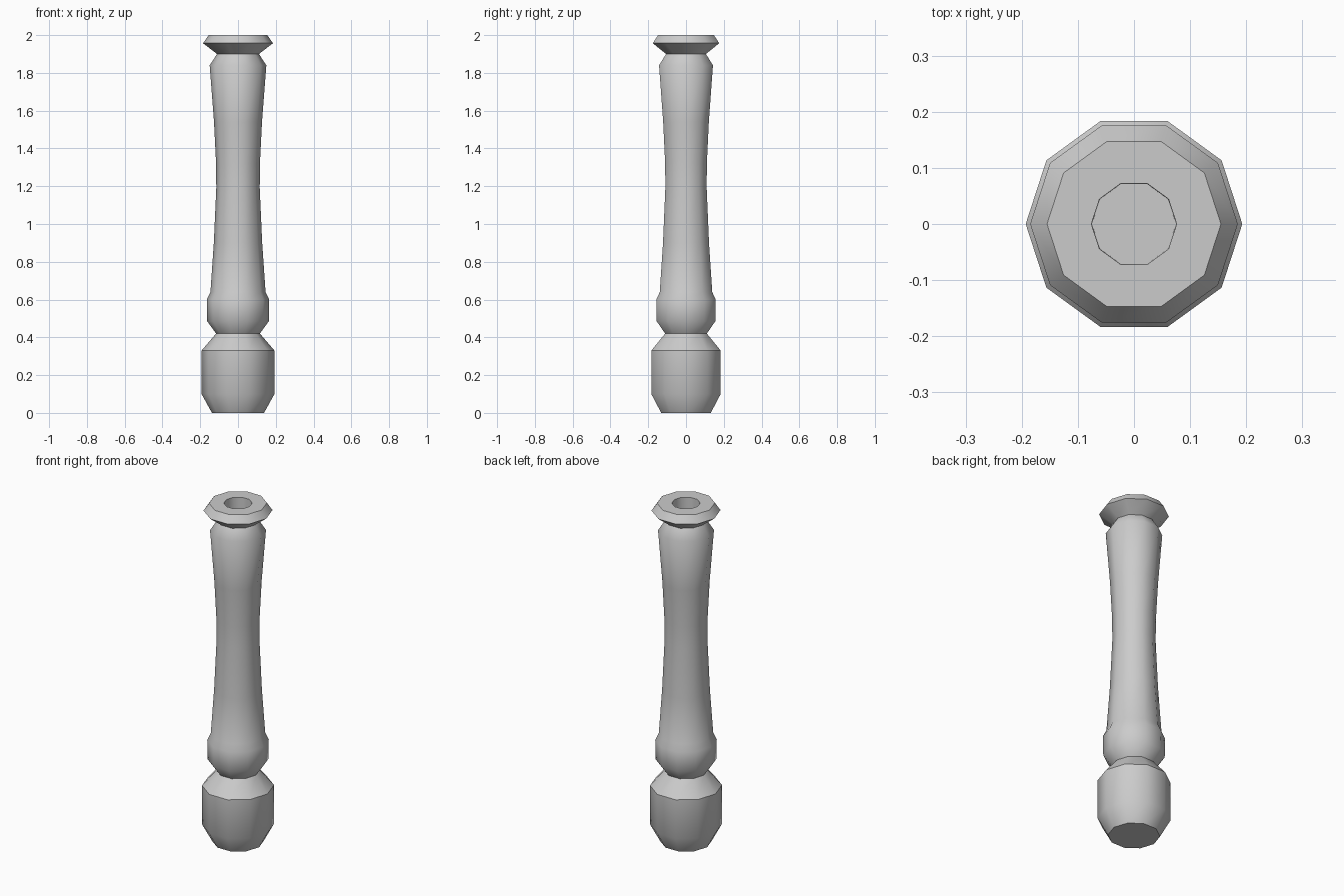
import bpy, bmesh, math

if "Cube" in bpy.data.objects:
    bpy.data.objects.remove(bpy.data.objects["Cube"])

SIDES = 10

# Turned profile (radius, height), from the foot up and down into the top socket
profile = [
    (0.138, 0.0), (0.193, 0.10), (0.193, 0.33),            # foot
    (0.116, 0.42), (0.163, 0.485), (0.165, 0.60),          # neck and collar
    (0.146, 0.64), (0.128, 0.90), (0.115, 1.19),           # waisted shaft
    (0.116, 1.32), (0.127, 1.54), (0.150, 1.84),
    (0.111, 1.90), (0.185, 1.957), (0.155, 2.0),           # cap
    (0.076, 2.0), (0.075, 1.87),                           # socket
]


def lathe(name, points, sides):
    bm = bmesh.new()
    rings = []
    for r, z in points:
        rings.append([bm.verts.new((r * math.cos(i * math.tau / sides),
                                    r * math.sin(i * math.tau / sides), z))
                      for i in range(sides)])
    for a, b in zip(rings, rings[1:]):
        for i in range(sides):
            j = (i + 1) % sides
            bm.faces.new((a[i], a[j], b[j], b[i]))
    bm.faces.new(rings[0][::-1])
    bm.faces.new(rings[-1])
    bmesh.ops.recalc_face_normals(bm, faces=bm.faces)
    mesh = bpy.data.meshes.new(name)
    bm.to_mesh(mesh)
    bm.free()
    obj = bpy.data.objects.new(name, mesh)
    bpy.context.collection.objects.link(obj)
    return obj


# Turned post, smooth round the sides with crisp mouldings
post = lathe("turned_post", profile, SIDES)
bpy.context.view_layer.objects.active = post
post.select_set(True)
bpy.ops.object.shade_smooth_by_angle(angle=math.radians(37))
